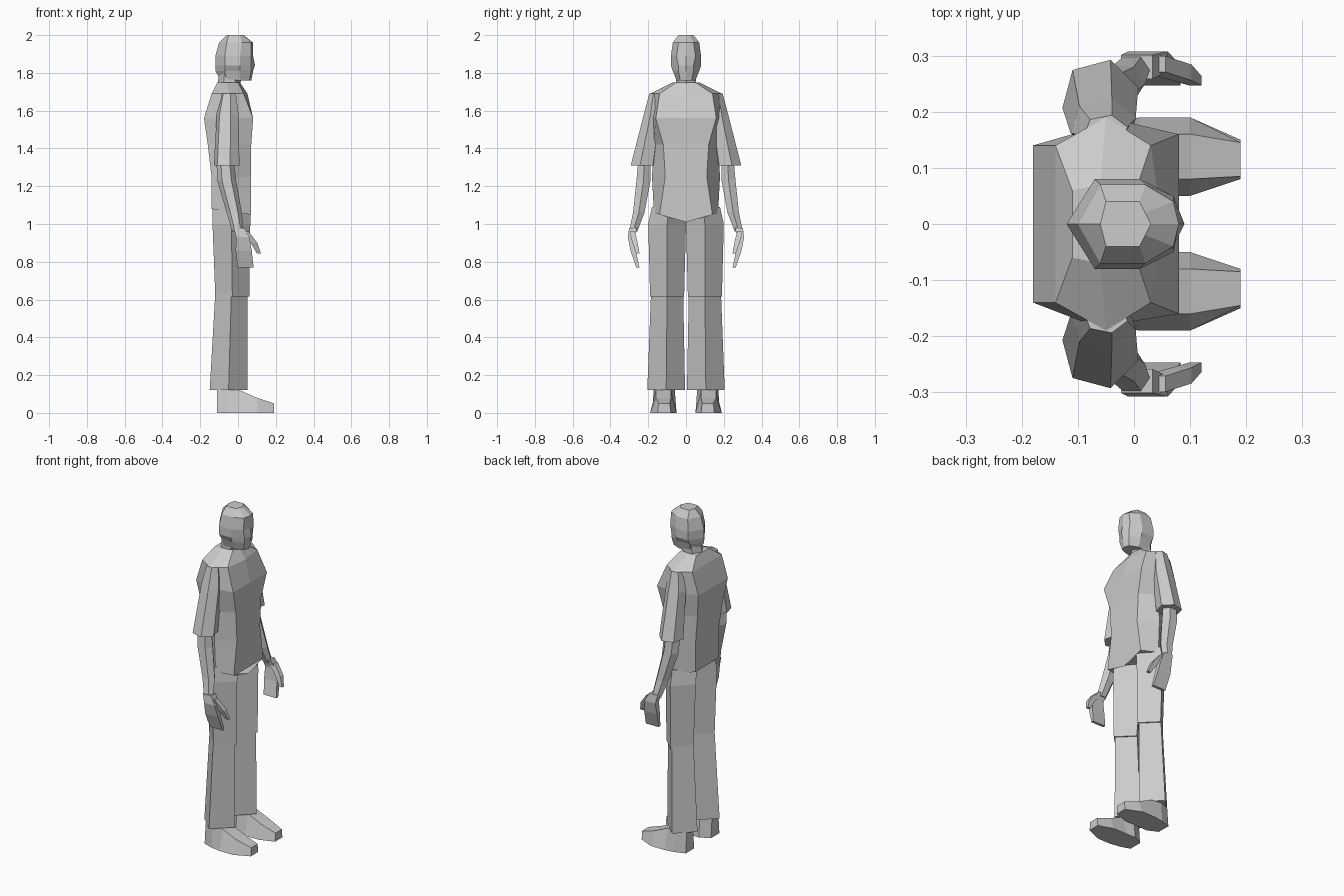
import bpy
import bmesh
from math import cos, sin, tau
from mathutils import Vector

# Remove the default object
default = bpy.data.objects.get("Cube")
if default:
    bpy.data.objects.remove(default)

# The single flat colour
grey = bpy.data.materials.new("plain grey")
grey.use_nodes = True
colour = (0.6, 0.6, 0.6, 1)
grey.diffuse_color = colour
grey.node_tree.nodes["Principled BSDF"].inputs["Base Color"].default_value = colour


def symmetric(z, half):
    """Ring at height z from a front-to-back half outline (x, y, optional dz)."""
    points = [(p[0], p[1], z + (p[2] if len(p) > 2 else 0)) for p in half]
    return points + [(x, -y, h) for x, y, h in reversed(points[1:-1])]


def oval(z, x, y, rx, ry, sides, turn=0):
    """Ring at height z with the given centre and radii."""
    angles = [tau * (i + turn) / sides for i in range(sides)]
    return [(x + rx * cos(a), y + ry * sin(a), z) for a in angles]


def loft(name, rings, mirror=False):
    """Skin a stack of equal rings, cap both ends, optionally mirror across y."""
    bm = bmesh.new()
    rows = [[bm.verts.new(Vector(p)) for p in ring] for ring in rings]
    for low, high in zip(rows, rows[1:]):
        for i in range(len(low)):
            j = (i + 1) % len(low)
            bm.faces.new((low[i], low[j], high[j], high[i]))
    bm.faces.new(rows[0])
    bm.faces.new(rows[-1])
    bmesh.ops.recalc_face_normals(bm, faces=bm.faces)
    mesh = bpy.data.meshes.new(name)
    bm.to_mesh(mesh)
    bm.free()
    mesh.materials.append(grey)
    obj = bpy.data.objects.new(name, mesh)
    bpy.context.collection.objects.link(obj)
    if mirror:
        mod = obj.modifiers.new("mirror", 'MIRROR')
        mod.use_axis = (False, True, False)
        mod.use_mirror_merge = False
    return obj


# Shirt body, from hem to collar
loft("shirt", [
    symmetric(1.06, [(.07, 0, -.05), (.07, .14, -.01), (-.03, .17), (-.14, .11, .02), (-.14, 0, .02)]),
    symmetric(1.25, [(.07, 0), (.07, .11), (-.03, .18), (-.14, .11), (-.14, 0)]),
    symmetric(1.42, [(.07, 0), (.07, .12), (-.03, .17), (-.16, .12), (-.16, 0)]),
    symmetric(1.56, [(.08, 0), (.08, .16), (-.04, .18), (-.18, .14), (-.18, 0)]),
    symmetric(1.69, [(.05, 0), (.03, .14), (-.05, .19), (-.14, .14), (-.14, 0)]),
    symmetric(1.75, [(.01, 0), (0, .05), (-.06, .07), (-.11, .06), (-.11, 0)]),
])

# Neck
loft("neck", [
    oval(1.7, -.05, 0, .06, .06, 6),
    oval(1.82, -.04, 0, .06, .06, 6),
])

# Head, from jaw to crown, with a slightly raised nose ridge
loft("head", [
    symmetric(1.76, [(.07, 0), (.06, .03), (.01, .05), (-.06, .05), (-.09, 0)]),
    symmetric(1.81, [(.08, 0), (.07, .04), (.01, .07), (-.07, .06), (-.12, 0)]),
    symmetric(1.84, [(.09, 0), (.07, .04), (.01, .08), (-.07, .08), (-.12, 0)]),
    symmetric(1.89, [(.08, 0), (.07, .05), (.01, .08), (-.07, .08), (-.12, 0)]),
    symmetric(1.96, [(.08, 0), (.07, .04), (.02, .07), (-.06, .07), (-.1, 0)]),
    symmetric(2.0, [(.03, 0), (.02, .02), (.01, .04), (-.05, .04), (-.06, 0)]),
])

# Sleeves, flaring to the open end
loft("sleeves", [
    oval(1.31, -.06, .225, .07, .07, 6, .25),
    oval(1.58, -.055, .175, .06, .05, 6, .25),
    oval(1.69, -.05, .165, .04, .03, 6, .25),
], mirror=True)

# Forearms, leaning forward and outward to the wrist
loft("forearms", [
    oval(.96, 0, .28, .03, .025, 6),
    oval(1.06, -.02, .25, .04, .035, 6),
    oval(1.23, -.06, .225, .05, .043, 6),
    oval(1.36, -.07, .22, .045, .035, 6),
], mirror=True)

# Hands, flat and curling inward
loft("hands", [
    oval(.77, .04, .255, .06, .012, 4, .5),
    oval(.86, .03, .28, .06, .02, 4, .5),
    oval(.93, .025, .29, .05, .025, 4, .5),
    oval(.98, .005, .28, .04, .03, 4, .5),
], mirror=True)

# Thumbs
loft("thumbs", [
    oval(.845, .11, .255, .015, .012, 4, .5),
    oval(.9, .085, .27, .025, .02, 4, .5),
    oval(.96, .035, .285, .03, .02, 4, .5),
], mirror=True)

# Trousers, diamond in section with a step at the knee
loft("thighs", [
    oval(.615, -.03, .1, .09, .09, 4),
    oval(1.0, -.035, .1, .1, .1, 4),
    oval(1.09, -.035, .09, .1, .09, 4),
], mirror=True)
loft("shins", [
    oval(.12, -.05, .105, .1, .1, 4),
    oval(.64, -.035, .1, .085, .085, 4),
], mirror=True)


# Shoes, skinned from heel to toe
def shoe_section(x, low, high, height, inset):
    return [(x, low, 0), (x, high, 0),
            (x, high - inset, height), (x, low + inset, height)]


loft("shoes", [
    shoe_section(-.11, .08, .16, .12, .01),
    shoe_section(-.05, .05, .18, .13, .01),
    shoe_section(.01, .05, .19, .12, .03),
    shoe_section(.1, .05, .19, .08, .03),
    shoe_section(.19, .08, .15, .05, .005),
], mirror=True)
